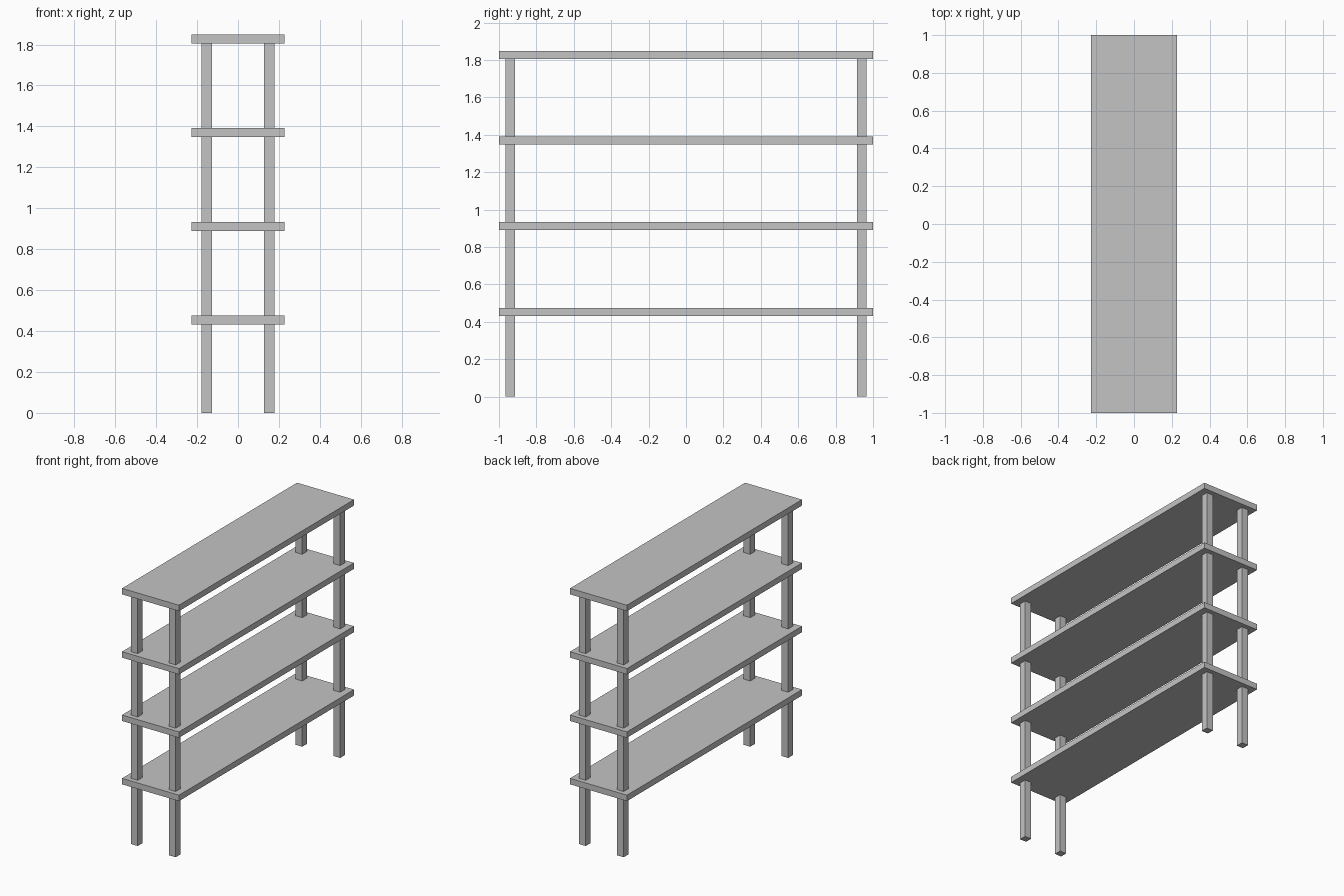
import bpy

default_cube = bpy.data.objects.get("Cube")
if default_cube:
    bpy.data.objects.remove(default_cube, do_unlink=True)

grey = bpy.data.materials.new("plain_grey")
grey.use_nodes = True
colour = (0.55, 0.55, 0.55, 1)
grey.diffuse_color = colour
grey.node_tree.nodes["Principled BSDF"].inputs["Base Color"].default_value = colour


def box(name, x, y, bottom, size):
    """Add a flat-sided box standing on the given height."""
    bpy.ops.mesh.primitive_cube_add(size=1, location=(x, y, bottom + size[2] / 2))
    obj = bpy.context.object
    obj.name = name
    obj.scale = size
    bpy.ops.object.transform_apply(location=False, rotation=False, scale=True)
    obj.data.materials.append(grey)


shelf_size = (0.456, 2.0, 0.043)
first_shelf = 0.432
shelf_step = 0.458
shelf_count = 4
leg_width = 0.052
leg_height = first_shelf + shelf_step * (shelf_count - 1)

# Evenly spaced shelf boards
for i in range(shelf_count):
    box(f"shelf_{i + 1}", 0, 0, first_shelf + i * shelf_step, shelf_size)

# Four corner legs running from the floor to the underside of the top shelf
for x_name, x_side in (("left", 1), ("right", -1)):
    for y_name, y_side in (("front", -1), ("back", 1)):
        box(f"{y_name}_{x_name}_leg", x_side * 0.152, y_side * 0.94, 0,
            (leg_width, leg_width, leg_height))
